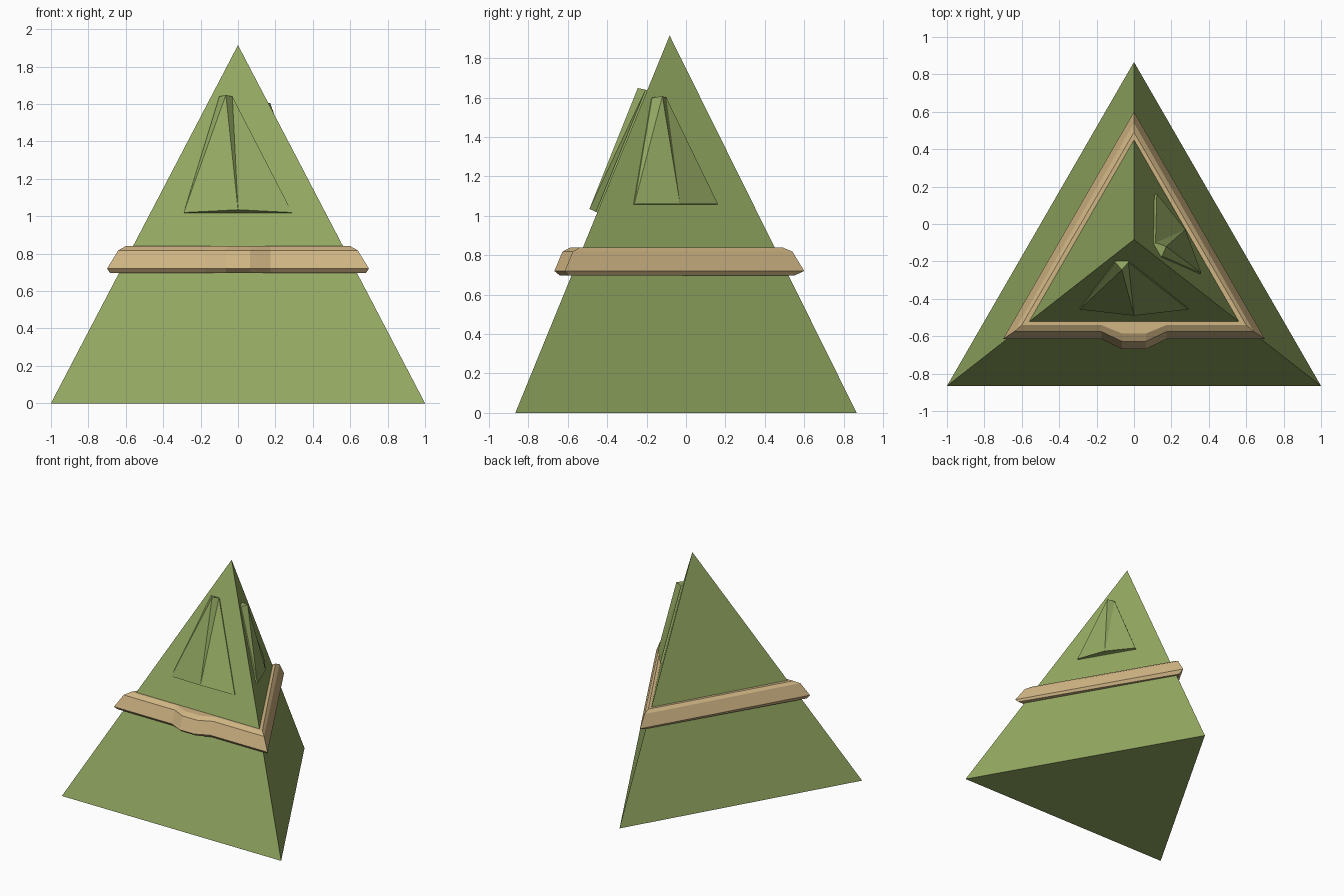
import bpy, bmesh
from mathutils import Vector

if "Cube" in bpy.data.objects:
    bpy.data.objects.remove(bpy.data.objects["Cube"])


def material(name, rgb):
    m = bpy.data.materials.new(name)
    m.diffuse_color = (*rgb, 1)
    m.use_nodes = True
    m.node_tree.nodes["Principled BSDF"].inputs["Base Color"].default_value = m.diffuse_color
    return m


GREEN = material("green", (0.29, 0.39, 0.12))
TAN = material("tan", (0.63, 0.46, 0.23))


def build(name, verts, faces, mat):
    me = bpy.data.meshes.new(name)
    me.from_pydata([tuple(v) for v in verts], [], faces)
    bm = bmesh.new()
    bm.from_mesh(me)
    bmesh.ops.recalc_face_normals(bm, faces=bm.faces)
    bm.to_mesh(me)
    bm.free()
    me.materials.append(mat)
    ob = bpy.data.objects.new(name, me)
    bpy.context.collection.objects.link(ob)
    return ob


# Body: three-sided pyramid
build("pyramid_body",
      [(-1, -.866, 0), (1, -.866, 0), (0, .866, 0), (0, -.083, 1.915)],
      [(0, 1, 2), (0, 1, 3), (1, 2, 3), (2, 0, 3)], GREEN)

# Band: triangular ring lofted through (z, half width, front y, back y, bulge)
rows = [(.697, .61, -.555, .49, 0), (.697, .685, -.595, .55, .045),
        (.72, .70, -.615, .60, .053), (.818, .64, -.575, .54, .052),
        (.84, .60, -.54, .49, .045), (.84, .54, -.50, .43, 0)]
verts = []
for z, w, front, back, b in rows:
    verts += [(-w, front, z), (-.175, front, z), (-.065, front - b, z),
              (.065, front - b, z), (.175, front, z), (w, front, z), (0, back, z)]
n, r = 7, len(rows)
faces = [(i * n + j, i * n + (j + 1) % n,
          (i + 1) % r * n + (j + 1) % n, (i + 1) % r * n + j)
         for i in range(r) for j in range(n)]
build("belt_band", verts, faces, TAN)


# Raised panels: four outline corners sunk into the body, plus a ridge line
def panel(name, left, right, top_r, top_l, ridge_low, ridge_top, inward):
    base = [Vector(p) for p in (left, right, top_r, top_l)]
    sunk = [p + Vector(inward) * .035 for p in base]
    verts = base + [Vector(ridge_low), Vector(ridge_top)] + sunk
    faces = [(0, 4, 5), (0, 5, 3), (4, 2, 5), (4, 1, 2), (5, 2, 3), (0, 1, 4),
             (6, 7, 8, 9)]
    faces += [(i, (i + 1) % 4, 6 + (i + 1) % 4, 6 + i) for i in range(4)]
    build(name, verts, faces, GREEN)


panel("front_panel", (-.29, -.457, 1.02), (.29, -.457, 1.02),
      (-.03, -.205, 1.64), (-.10, -.205, 1.64),
      (0, -.49, 1.035), (-.065, -.245, 1.648), (0, .925, -.38))
panel("right_panel", (.36, -.262, 1.06), (.122, .162, 1.06),
      (.115, -.10, 1.60), (.15, -.172, 1.60),
      (.275, -.03, 1.06), (.172, -.12, 1.607), (-.84, -.48, -.24))
